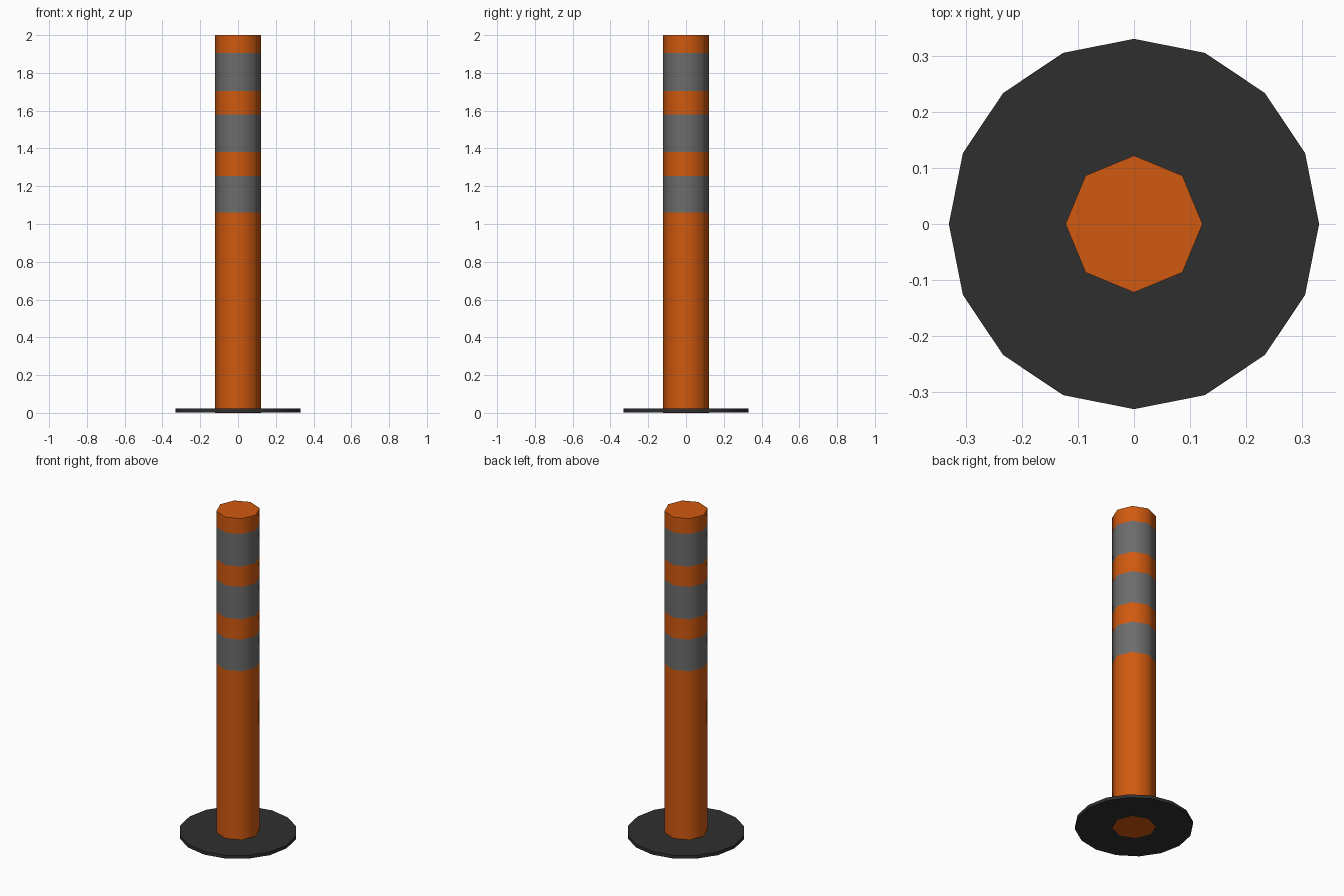
import bpy, bmesh, math

if "Cube" in bpy.data.objects:
    bpy.data.objects.remove(bpy.data.objects["Cube"])


def material(name, rgb):
    m = bpy.data.materials.new(name)
    m.diffuse_color = (*rgb, 1)
    m.use_nodes = True
    m.node_tree.nodes["Principled BSDF"].inputs["Base Color"].default_value = m.diffuse_color
    return m


orange = material("orange plastic", (0.63, 0.10, 0.005))
grey = material("grey reflective band", (0.15, 0.15, 0.15))
black = material("black rubber", (0.028, 0.028, 0.028))


def ring(bm, sides, radius, z):
    """Ring of vertices with one corner on the x axis."""
    return [bm.verts.new((radius * math.cos(2 * math.pi * i / sides),
                          radius * math.sin(2 * math.pi * i / sides), z))
            for i in range(sides)]


def prism(name, sides, radius, levels, mats):
    """Capped prism cut at the given heights; odd sections use the second material."""
    bm = bmesh.new()
    rings = [ring(bm, sides, radius, z) for z in levels]
    for s, (a, b) in enumerate(zip(rings, rings[1:])):
        for i in range(sides):
            j = (i + 1) % sides
            f = bm.faces.new((a[i], a[j], b[j], b[i]))
            f.material_index = s % len(mats)
    bm.faces.new(rings[0][::-1])
    bm.faces.new(rings[-1])
    me = bpy.data.meshes.new(name)
    bm.to_mesh(me)
    bm.free()
    for m in mats:
        me.materials.append(m)
    ob = bpy.data.objects.new(name, me)
    bpy.context.collection.objects.link(ob)
    bpy.context.view_layer.objects.active = ob
    bpy.ops.object.select_all(action='DESELECT')
    ob.select_set(True)
    bpy.ops.object.shade_smooth_by_angle(angle=math.radians(50))
    return ob


# Octagonal post with three grey bands
prism("post", 8, 0.122, [0, 1.06, 1.255, 1.38, 1.58, 1.705, 1.905, 2.0], [orange, grey])

# Thin sixteen-sided foot, a hair above the post's underside so the post shows from below
prism("base_plate", 16, 0.33, [0.002, 0.022], [black])
